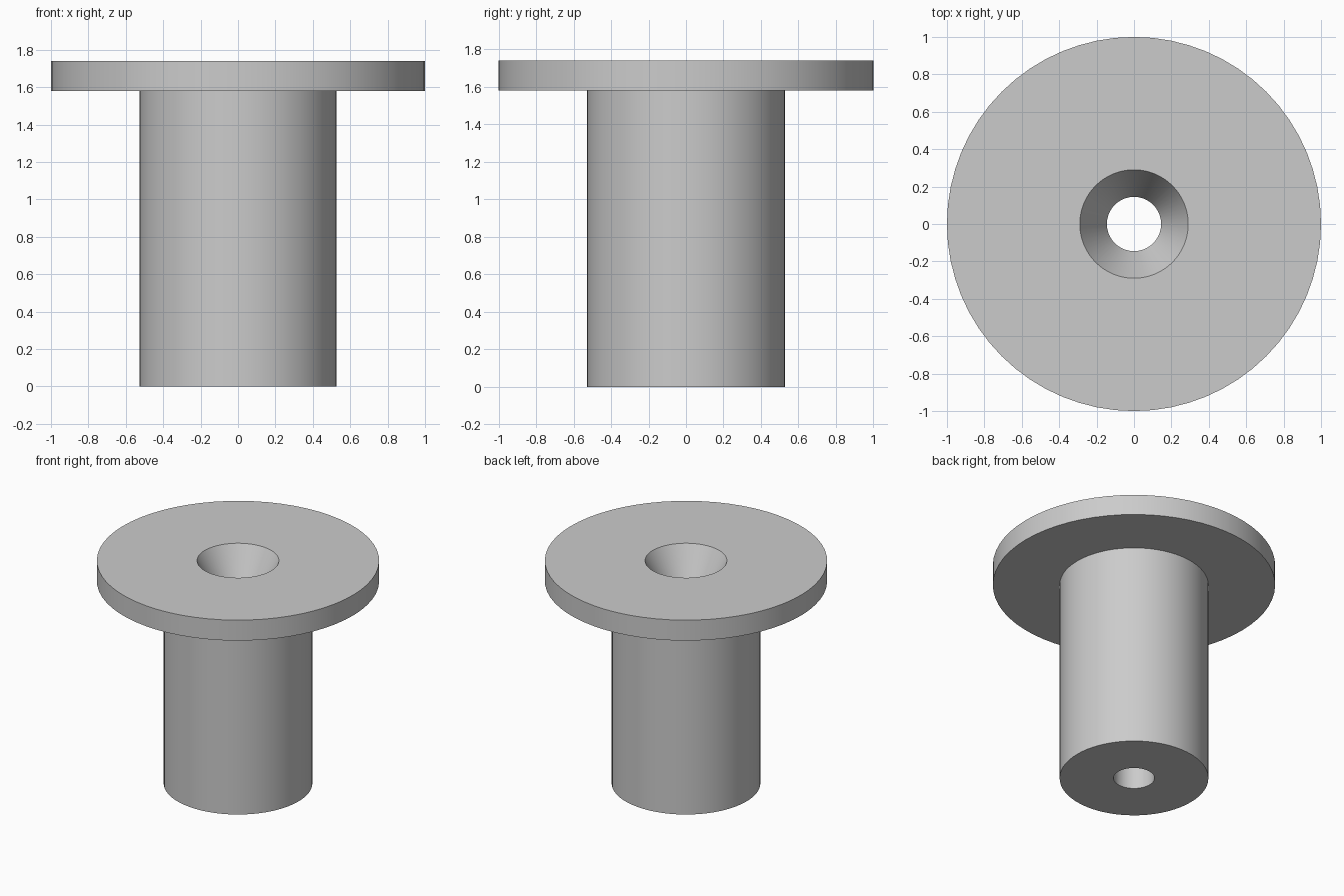
import bpy
import bmesh
import math

cube = bpy.data.objects.get("Cube")
if cube:
    bpy.data.objects.remove(cube, do_unlink=True)

SEGMENTS = 64
HEIGHT = 1.74
FLANGE_BOTTOM = 1.58
FLANGE_RADIUS = 1.0
SHAFT_RADIUS = 0.527
BORE_RADIUS = 0.145
SINK_RADIUS = 0.29
SINK_DEPTH = 0.27

# Plain grey material
grey = bpy.data.materials.new("grey")
grey.use_nodes = True
colour = (0.6, 0.6, 0.6, 1.0)
grey.diffuse_color = colour
grey.node_tree.nodes["Principled BSDF"].inputs["Base Color"].default_value = colour


def lathe(name, profile, material):
    """Revolve a closed (radius, height) profile around the z axis."""
    mesh = bpy.data.meshes.new(name)
    bm = bmesh.new()
    rings = []
    for radius, z in profile:
        angles = [math.tau * i / SEGMENTS for i in range(SEGMENTS)]
        rings.append([bm.verts.new((radius * math.cos(a), radius * math.sin(a), z))
                      for a in angles])
    for k, lower in enumerate(rings):
        upper = rings[(k + 1) % len(rings)]
        for i in range(SEGMENTS):
            j = (i + 1) % SEGMENTS
            bm.faces.new((lower[i], lower[j], upper[j], upper[i]))
    bmesh.ops.recalc_face_normals(bm, faces=bm.faces)
    bm.to_mesh(mesh)
    bm.free()
    mesh.materials.append(material)
    obj = bpy.data.objects.new(name, mesh)
    bpy.context.collection.objects.link(obj)
    bpy.ops.object.select_all(action="DESELECT")
    obj.select_set(True)
    bpy.context.view_layer.objects.active = obj
    bpy.ops.object.shade_smooth_by_angle(angle=math.radians(20))
    return obj


# Flanged bushing: shaft, flange, countersink and through bore
lathe("flanged_bushing", [
    (BORE_RADIUS, 0),
    (SHAFT_RADIUS, 0),
    (SHAFT_RADIUS, FLANGE_BOTTOM),
    (FLANGE_RADIUS, FLANGE_BOTTOM),
    (FLANGE_RADIUS, HEIGHT),
    (SINK_RADIUS, HEIGHT),
    (BORE_RADIUS, HEIGHT - SINK_DEPTH),
], grey)
